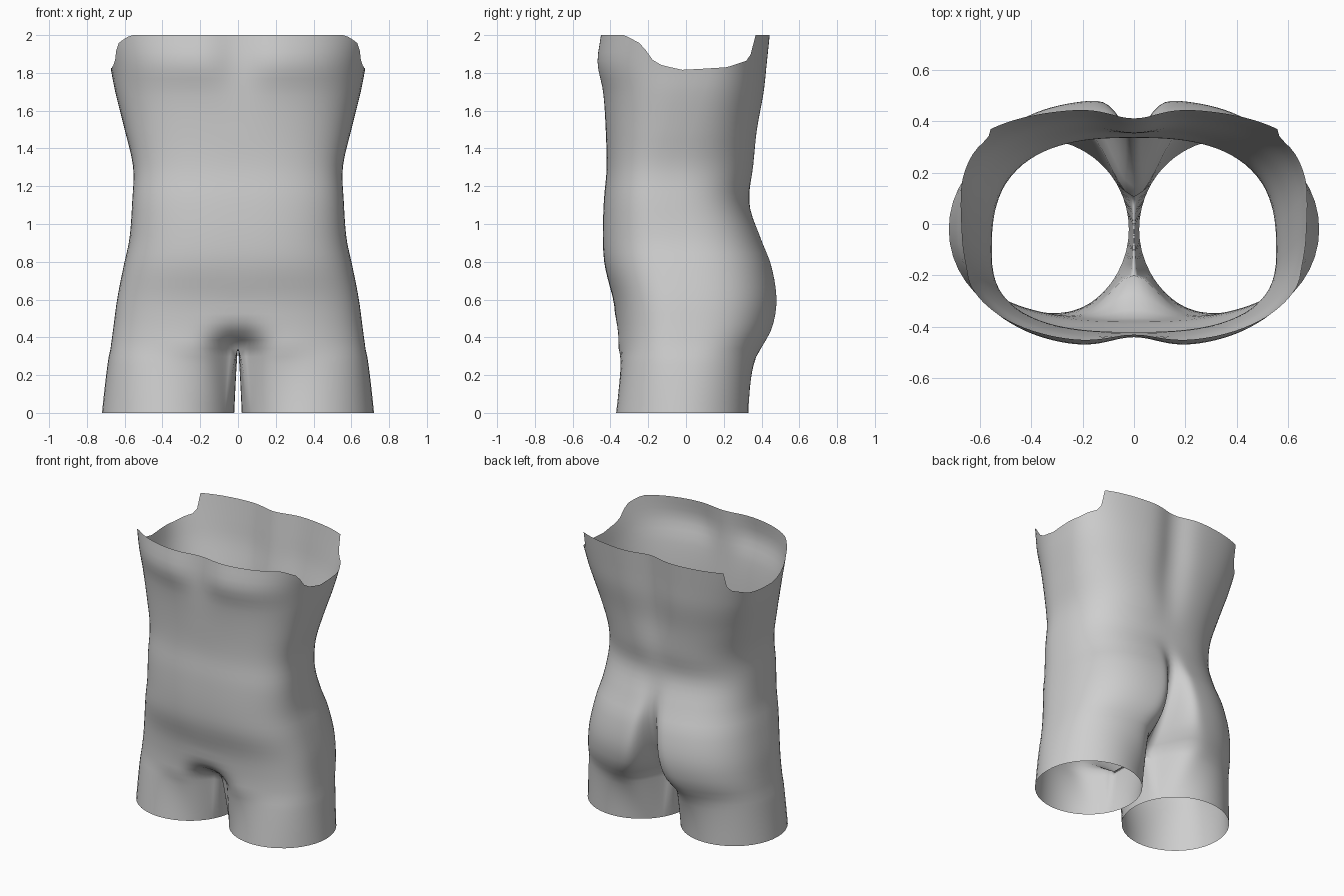
import bpy
import bmesh
from math import pi, sin, cos, exp

default_cube = bpy.data.objects.get("Cube")
if default_cube:
    bpy.data.objects.remove(default_cube, do_unlink=True)

COLUMNS, TORSO_ROWS, LEG_ROWS, INNER = 56, 36, 8, 8
BOXINESS = 0.75

# Torso levels: height, half width, widest y, front y, back y,
# front hollow, back hollow, back hollow width
LEVELS = [
    (0.34, .675, -.02, -.37, .415, .17, .31, .13),
    (0.45, .66, -.02, -.37, .465, .02, .27, .09),
    (0.60, .64, -.03, -.385, .485, 0, .20, .07),
    (0.78, .605, -.05, -.43, .455, 0, .10, .06),
    (0.92, .575, -.08, -.44, .40, 0, .03, .06),
    (1.12, .56, -.11, -.435, .335, 0, 0, .10),
    (1.30, .555, -.10, -.42, .36, 0, .01, .10),
    (1.50, .60, -.04, -.425, .385, 0, .03, .12),
    (1.70, .65, .03, -.445, .42, .01, .04, .12),
    (1.85, .68, .08, -.48, .435, .04, .04, .12),
    (2.00, .72, .10, -.46, .45, .03, .04, .12),
]

# Upper edge height by depth, with a notch at front and back of each side
TOP_EDGE = [(-.34, 2), (-.22, 1.94), (-.21, 1.89), (-.12, 1.84), (0, 1.815),
            (.23, 1.83), (.34, 1.87), (.35, 2)]


def level_at(z):
    """Smoothly blend the torso levels at a height."""
    last = len(LEVELS) - 1
    i = 0
    while i < last - 1 and z > LEVELS[i + 1][0]:
        i += 1
    a, b = LEVELS[i], LEVELS[i + 1]
    before, after = LEVELS[max(i - 1, 0)], LEVELS[min(i + 2, last)]
    span = b[0] - a[0]
    f = (z - a[0]) / span
    blended = []
    for k in range(1, len(a)):
        slope_a = (b[k] - before[k]) / (b[0] - before[0]) * span
        slope_b = (after[k] - a[k]) / (after[0] - a[0]) * span
        delta = b[k] - a[k]
        blended.append(a[k] + f * slope_a
                       + f * f * (3 * delta - 2 * slope_a - slope_b)
                       + f ** 3 * (slope_a + slope_b - 2 * delta))
    return blended


def torso_point(t, z):
    """Point on the left half outline; t runs from front centre to back centre."""
    width, middle, front, back, hollow_f, hollow_b, spread = level_at(z)
    x = width * max(sin(t), 0) ** BOXINESS
    reach = abs(cos(t)) ** BOXINESS
    if cos(t) > 0:
        y = middle + (front - middle) * reach + hollow_f * exp(-(x / .13) ** 2)
    else:
        y = middle + (back - middle) * reach - hollow_b * exp(-(x / spread) ** 2)
    return (0 if x < .001 else x, y, z)


def top_height(y):
    if y <= TOP_EDGE[0][0]:
        return TOP_EDGE[0][1]
    for (y0, z0), (y1, z1) in zip(TOP_EDGE, TOP_EDGE[1:]):
        if y <= y1:
            return z0 + (z1 - z0) * (y - y0) / (y1 - y0)
    return TOP_EDGE[-1][1]


# Column angles, packed closer near the centre line
angles = []
for c in range(COLUMNS + 1):
    u = c / COLUMNS
    angles.append(pi * (u - .65 * sin(2 * pi * u) / (2 * pi)))
tops = [top_height(torso_point(t, 1.9)[1]) for t in angles]

bm = bmesh.new()
crotch_z, chest_z = LEVELS[0][0], 1.7

# Torso half
torso = []
for r in range(TORSO_ROWS + 1):
    z = crotch_z + (2 - crotch_z) * r / TORSO_ROWS
    row = []
    for t, top in zip(angles, tops):
        h = z
        if z > chest_z:
            h = chest_z + (z - chest_z) * (top - chest_z) / (2 - chest_z)
        row.append(bm.verts.new(torso_point(t, h)))
    torso.append(row)
for low, high in zip(torso, torso[1:]):
    for c in range(COLUMNS):
        bm.faces.new((low[c], low[c + 1], high[c + 1], high[c]))

# Crotch seam closes the lowest torso row into a leg opening
ring = list(torso[0])
front, back = ring[0].co.copy(), ring[-1].co.copy()
for i in range(1, INNER):
    ring.append(bm.verts.new(back.lerp(front, i / INNER)))

# Leg blends from that opening to a round open end
gap = 0.5
turns = [gap + (2 * pi - 2 * gap) * t / pi for t in angles]
turns += [2 * pi - gap + 2 * gap * i / INNER for i in range(1, INNER)]
start = [v.co.copy() for v in ring]
for r in range(1, LEG_ROWS + 1):
    s = r / LEG_ROWS
    f = s ** .75
    lower = []
    for p, a in zip(start, turns):
        x, y = .37 - .35 * cos(a), -.02 - .35 * sin(a)
        lower.append(bm.verts.new((p.x + (x - p.x) * f, p.y + (y - p.y) * f,
                                   p.z * (1 - s))))
    for c in range(len(ring)):
        d = (c + 1) % len(ring)
        bm.faces.new((lower[c], lower[d], ring[d], ring[c]))
    ring = lower

mesh = bpy.data.meshes.new("torso")
bm.to_mesh(mesh)
bm.free()
body = bpy.data.objects.new("torso", mesh)
bpy.context.collection.objects.link(body)

# Right half
mirror = body.modifiers.new("mirror", 'MIRROR')
mirror.use_clip = True
mirror.merge_threshold = .001

grey = bpy.data.materials.new("light grey")
grey.use_nodes = True
colour = (.62, .62, .62, 1)
grey.diffuse_color = colour
grey.node_tree.nodes["Principled BSDF"].inputs["Base Color"].default_value = colour
mesh.materials.append(grey)

bpy.context.view_layer.objects.active = body
body.select_set(True)
bpy.ops.object.shade_smooth_by_angle(angle=pi / 3)
